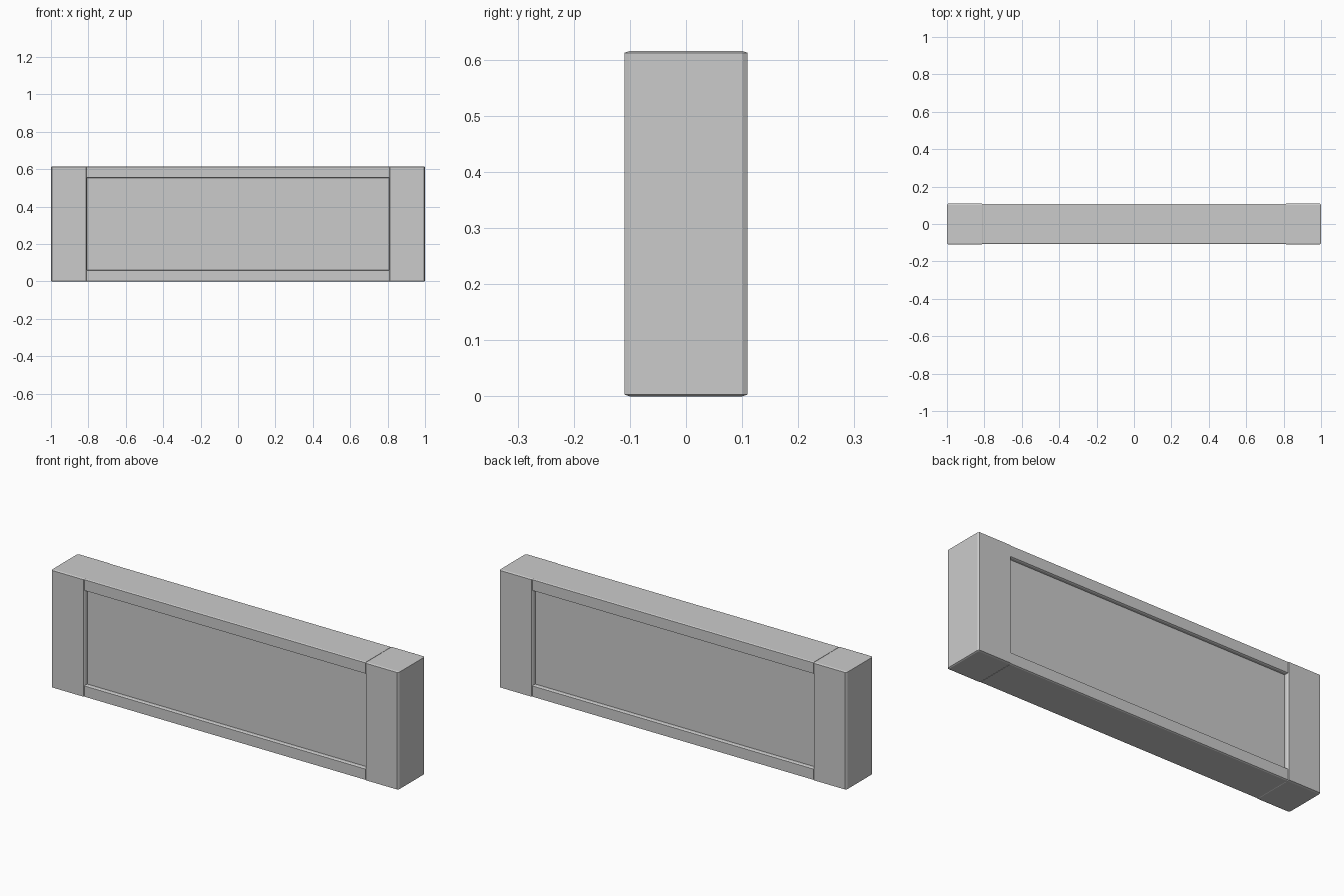
import bpy, bmesh
from itertools import product

if "Cube" in bpy.data.objects:
    bpy.data.objects.remove(bpy.data.objects["Cube"])


def chamfer_box(name, centre, half, cut):
    """Box with a separate chamfer width along each axis."""
    bm = bmesh.new()
    for signs in product((-1, 1), repeat=3):
        for axis in range(3):
            # each corner becomes three points, one per adjoining face
            p = [signs[i] * (half[i] - (0 if i == axis else cut[i])) for i in range(3)]
            bm.verts.new([centre[i] + p[i] for i in range(3)])
    bmesh.ops.remove_doubles(bm, verts=bm.verts, dist=1e-5)
    bmesh.ops.convex_hull(bm, input=bm.verts)
    bmesh.ops.dissolve_limit(bm, angle_limit=0.01, verts=bm.verts, edges=bm.edges)
    bmesh.ops.recalc_face_normals(bm, faces=bm.faces)
    mesh = bpy.data.meshes.new(name)
    bm.to_mesh(mesh)
    bm.free()
    obj = bpy.data.objects.new(name, mesh)
    bpy.context.collection.objects.link(obj)
    return obj


HEIGHT = 0.615
INNER_X = 0.807
RAIL = 0.062
CUT = (0.006, 0.009, 0.003)

# End posts
for side, name in ((-1, "left_post"), (1, "right_post")):
    chamfer_box(name, (side * (1 + INNER_X) / 2, 0, HEIGHT / 2),
                ((1 - INNER_X) / 2, 0.11, HEIGHT / 2), CUT)

# Top and bottom rails, set very slightly behind the posts
for z, name in ((RAIL / 2, "bottom_rail"), (HEIGHT - RAIL / 2, "top_rail")):
    chamfer_box(name, (0, 0, z), (INNER_X + 0.003, 0.107, RAIL / 2),
                (0, 0.006, 0.003))

# Panel recessed on both faces
chamfer_box("recessed_panel", (0, 0, HEIGHT / 2),
            (INNER_X + 0.01, 0.087, HEIGHT / 2 - RAIL + 0.01), (0, 0, 0))
